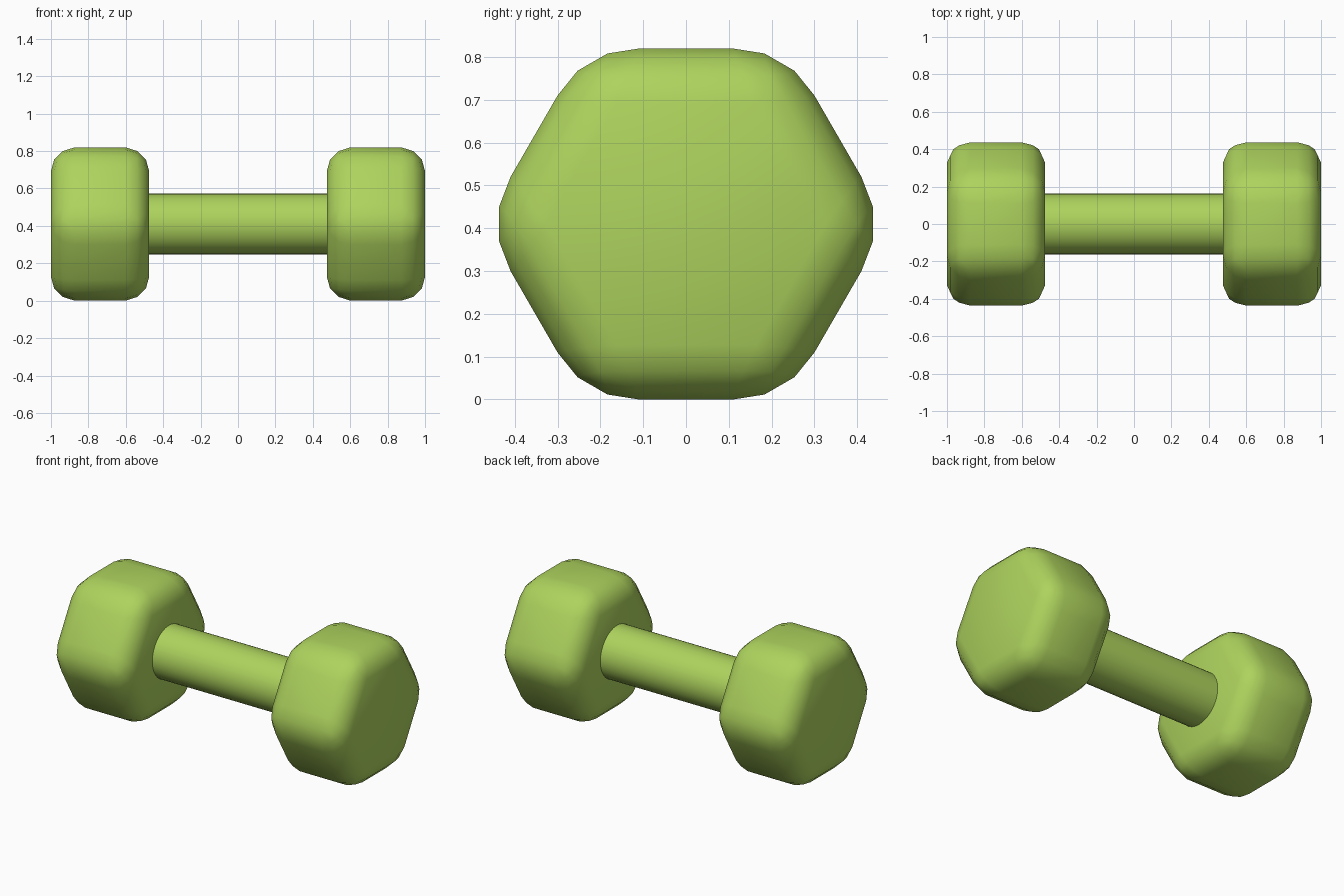
import bpy
import math

if "Cube" in bpy.data.objects:
    bpy.data.objects.remove(bpy.data.objects["Cube"])

HEIGHT = 0.82
CZ = HEIGHT / 2

green = bpy.data.materials.new("lime_green")
green.diffuse_color = (0.42, 0.65, 0.11, 1)
green.use_nodes = True
green.node_tree.nodes["Principled BSDF"].inputs["Base Color"].default_value = green.diffuse_color


def x_prism(name, sides, radius, x0, x1, spin=0.0):
    """Prism lying along x, with a corner at angle `spin` from +y."""
    n = sides
    verts = [(x, radius * math.cos(spin + i * math.tau / n),
              CZ + radius * math.sin(spin + i * math.tau / n))
             for x in (x0, x1) for i in range(n)]
    faces = [(i, (i + 1) % n, n + (i + 1) % n, n + i)[::-1] for i in range(n)]
    faces += [tuple(range(n)), tuple(range(2 * n - 1, n - 1, -1))]
    faces = [f[::-1] for f in faces]
    mesh = bpy.data.meshes.new(name)
    mesh.from_pydata(verts, [], faces)
    mesh.materials.append(green)
    obj = bpy.data.objects.new(name, mesh)
    bpy.context.collection.objects.link(obj)
    return obj


# Rounded hexagonal weights at both ends
for name, x0, x1 in (("left_weight", -1.0, -0.475), ("right_weight", 0.475, 1.0)):
    weight = x_prism(name, 6, CZ / math.cos(math.pi / 6), x0, x1)
    bevel = weight.modifiers.new("rounding", 'BEVEL')
    bevel.width = 0.127
    bevel.segments = 3
    bevel.limit_method = 'NONE'
    weight.data.shade_smooth()

# Round grip, running a little way into the weights
grip = x_prism("grip", 32, 0.163, -0.52, 0.52)
bpy.context.view_layer.objects.active = grip
grip.select_set(True)
bpy.ops.object.shade_smooth_by_angle(angle=math.radians(40))
